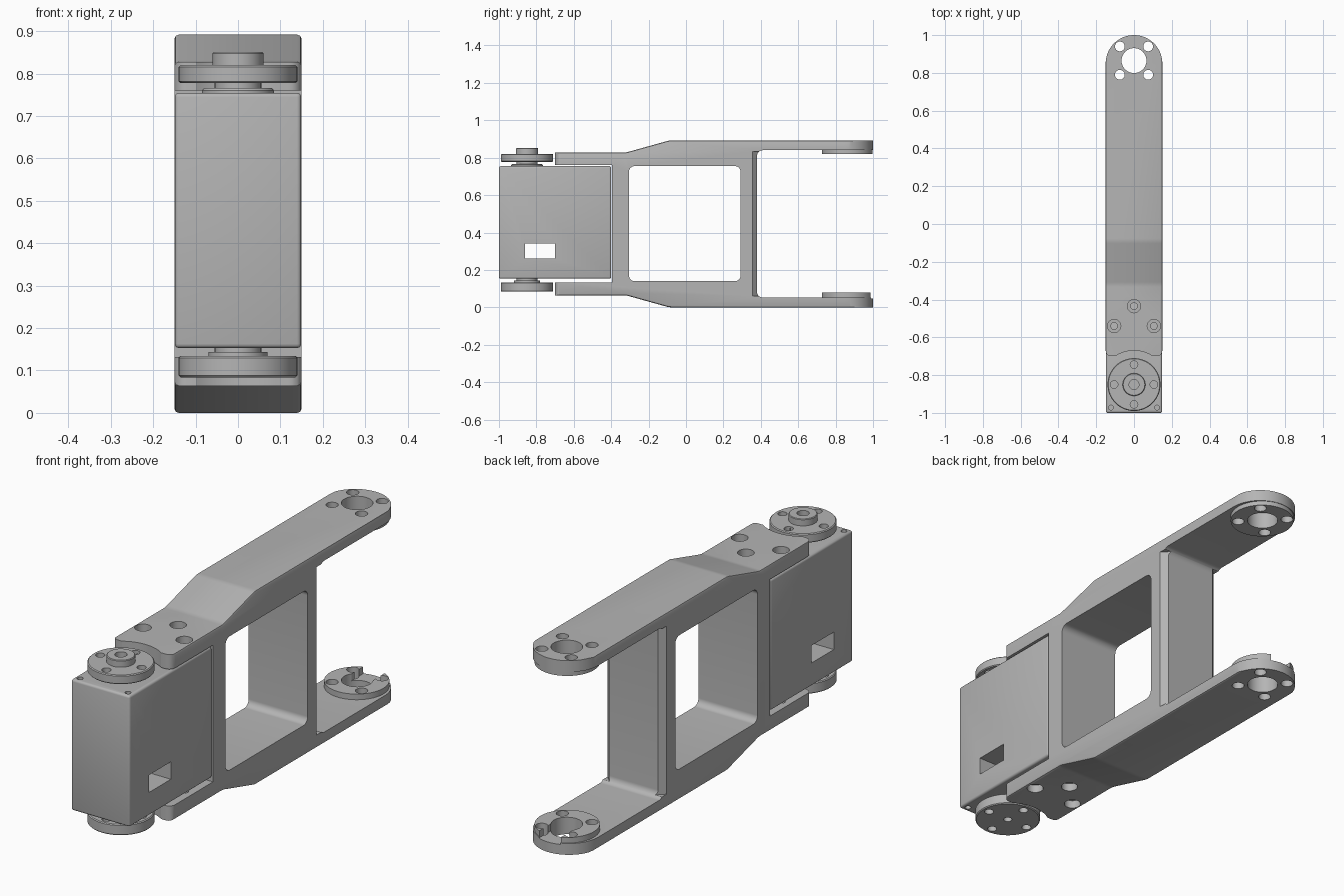
import bpy, bmesh, math
from mathutils import Vector

if "Cube" in bpy.data.objects:
    bpy.data.objects.remove(bpy.data.objects["Cube"])

grey = bpy.data.materials.new("machined_grey")
grey.use_nodes = True
grey.diffuse_color = (0.46, 0.46, 0.46, 1)
grey.node_tree.nodes["Principled BSDF"].inputs["Base Color"].default_value = grey.diffuse_color

MID = 0.446       # height of the bracket's mirror plane
HORN_Y = -0.85    # servo axis
JOINT_Y = 0.865   # far joint axis


def finish(name, bm):
    bmesh.ops.recalc_face_normals(bm, faces=bm.faces)
    me = bpy.data.meshes.new(name)
    bm.to_mesh(me)
    bm.free()
    ob = bpy.data.objects.new(name, me)
    me.materials.append(grey)
    bpy.context.collection.objects.link(ob)
    return ob


def arc(cx, cy, r, a0, a1, n):
    angles = [math.radians(a0 + (a1 - a0) * i / n) for i in range(n + 1)]
    return [(cx + r * math.cos(a), cy + r * math.sin(a)) for a in angles]


def rounded(corners, n=6):
    """Outline from (u, v, radius) corners, each rounded by a true arc."""
    out = []
    for i, (u, v, r) in enumerate(corners):
        p = Vector((u, v))
        if not r:
            out.append((u, v))
            continue
        a = (Vector(corners[i - 1][:2]) - p).normalized()
        b = (Vector(corners[(i + 1) % len(corners)][:2]) - p).normalized()
        half = a.angle(b) / 2
        c = p + (a + b).normalized() * r / math.sin(half)
        d0 = p + a * r / math.tan(half) - c
        d1 = p + b * r / math.tan(half) - c
        for k in range(n + 1):
            d = (d0 * (1 - k / n) + d1 * k / n).normalized() * r
            out.append(tuple(c + d))
    return out


def prism_mesh(pts, axis, lo, hi):
    bm = bmesh.new()
    place = (lambda u, v, w: (w, u, v)) if axis == "x" else (lambda u, v, w: (u, v, w))
    ends = [[bm.verts.new(place(u, v, w)) for u, v in pts] for w in (lo, hi)]
    for ring in ends:
        bm.faces.new(ring)
    for i in range(len(pts)):
        bm.faces.new((ends[0][i - 1], ends[0][i], ends[1][i], ends[1][i - 1]))
    bmesh.ops.recalc_face_normals(bm, faces=bm.faces)
    return bm


def prism(name, pts, axis, lo, hi):
    return finish(name, prism_mesh(pts, axis, lo, hi))


def cyl(x, y, r, lo, hi, n=32):
    return prism("cutter", arc(x, y, r, 0, 360 - 360 / n, n - 1), "z", lo, hi)


def box(x0, x1, y0, y1, z0, z1):
    return prism("cutter", [(x0, y0), (x1, y0), (x1, y1), (x0, y1)], "z", z0, z1)


def lathe(name, profile, y, n=64):
    """Solid of revolution about a vertical axis from (radius, height) steps."""
    bm = bmesh.new()
    rings = [[bm.verts.new((u, v, z)) for u, v in arc(0, y, r, 0, 360 - 360 / n, n - 1)]
             for r, z in profile]
    for low, high in zip(rings, rings[1:]):
        for i in range(n):
            bm.faces.new((low[i - 1], low[i], high[i], high[i - 1]))
    bm.faces.new(rings[0])
    bm.faces.new(rings[-1])
    return finish(name, bm)


def boolean(ob, tool, op="DIFFERENCE"):
    tool.hide_render = True
    mod = ob.modifiers.new("bool", "BOOLEAN")
    mod.operation, mod.object, mod.solver = op, tool, "EXACT"
    bpy.context.view_layer.objects.active = ob
    bpy.ops.object.modifier_apply(modifier=mod.name)
    bpy.data.objects.remove(tool)


# Bracket: upper half of the side outline, mirrored to make the closed outline
upper = [(-0.72, 0.76, 0), (-0.72, 0.828, 0), (-0.32, 0.828, 0.1), (-0.09, 0.892, 0.1),
         (1.05, 0.892, 0), (1.05, 0.84, 0), (0.38, 0.84, 0.03)]
lower = [(y, 2 * MID - z, r) for y, z, r in reversed(upper)]
outline = upper + lower + [(-0.396, 2 * MID - 0.76, 0), (-0.396, 0.76, 0)]
bm = prism_mesh(rounded(outline), "x", -0.15, 0.15)
rim = [e for e in bm.edges
       if abs(e.verts[0].co.x - e.verts[1].co.x) < 0.001
       and any(abs(f.normal.x) < 0.1 and abs(f.normal.z) > 0.5
               and f.normal.z * (e.verts[0].co.z - MID) > 0 for f in e.link_faces)]
bmesh.ops.bevel(bm, geom=rim, offset=0.01, segments=2, affect="EDGES", profile=0.5)
bracket = finish("bracket", bm)

# Plan trim: round far end, rounded front corners and a relief around the horn
plan = ([(0.2, -0.67), (0.2, 0.85)] + arc(0, 0.85, 0.15, 0, 180, 40)
        + [(-0.2, 0.85), (-0.2, -0.67)] + arc(-0.12, -0.67, 0.03, 180, 270, 6)
        + arc(0, HORN_Y, 0.18, 123.6, 56.4, 16) + arc(0.12, -0.67, 0.03, 270, 360, 6))
boolean(bracket, prism("cutter", plan, "z", -0.1, 1), "INTERSECT")

# Central window and chamfers on the rear wall
window = [(-0.305, 0.14, 0.03), (0.292, 0.14, 0.03), (0.292, 0.755, 0.03), (-0.305, 0.755, 0.03)]
boolean(bracket, prism("cutter", rounded(window), "x", -0.3, 0.3))
for s in (-1, 1):
    wedge = [(s * 0.115, 0.39), (s * 0.165, 0.34), (s * 0.165, 0.39)]
    boolean(bracket, prism("cutter", wedge, "z", 0.06, 0.832))

# Joint bosses inside both fork arms, the lower one notched
boolean(bracket, cyl(0, 0.862, 0.136, 0.82, 0.86, 64), "UNION")
boolean(bracket, cyl(0, 0.862, 0.136, 0.03, 0.078, 64), "UNION")
boolean(bracket, box(-0.055, 0.055, 0.9, 1.1, 0.046, 0.2))

# Joint bore, its four bolt holes, and the servo mounting screws
boolean(bracket, cyl(0, JOINT_Y, 0.066, -0.1, 1, 48))
for sx in (-1, 1):
    for sy in (-1, 1):
        boolean(bracket, cyl(sx * 0.075, JOINT_Y + sy * 0.075, 0.026, -0.1, 1, 24))
for x, y in ((0, -0.435), (-0.105, -0.54), (0.105, -0.54)):
    boolean(bracket, cyl(x, y, 0.035, 0.79, 0.95))
    boolean(bracket, cyl(x, y, 0.035, -0.1, 0.1))
    boolean(bracket, cyl(x, y, 0.018, 0.7, 0.95, 20))
    boolean(bracket, cyl(x, y, 0.018, -0.1, 0.18, 20))

# Servo body with softened edges, cable window and corner screw holes
bm = prism_mesh([(-0.149, -1), (0.149, -1), (0.149, -0.4), (-0.149, -0.4)], "z", 0.153, 0.755)
bmesh.ops.bevel(bm, geom=bm.edges[:], offset=0.01, segments=3, affect="EDGES", profile=0.5)
servo = finish("servo_body", bm)
boolean(servo, box(-0.3, 0.3, -0.86, -0.7, 0.26, 0.34))
for x in (-0.122, 0.122):
    boolean(servo, cyl(x, -0.972, 0.013, 0.71, 0.9, 16))
    boolean(servo, cyl(x, -0.972, 0.013, 0, 0.2, 16))

# Upper drive horn with hub and lower idler horn
upper_horn = lathe("upper_horn", [
    (0.085, 0.75), (0.085, 0.76), (0.08, 0.766), (0.055, 0.766), (0.055, 0.778),
    (0.136, 0.778), (0.14, 0.782), (0.14, 0.816), (0.136, 0.82),
    (0.06, 0.82), (0.06, 0.848), (0.057, 0.851)], HORN_Y)
lower_horn = lathe("lower_horn", [
    (0.136, 0.084), (0.14, 0.088), (0.14, 0.13), (0.136, 0.134),
    (0.07, 0.134), (0.07, 0.144), (0.055, 0.144), (0.055, 0.16)], HORN_Y)
for i in range(4):
    a = i * math.pi / 2
    x, y = 0.105 * math.cos(a), HORN_Y + 0.105 * math.sin(a)
    boolean(upper_horn, cyl(x, y, 0.02, 0.7, 0.9, 20))
    boolean(lower_horn, cyl(x, y, 0.02, 0, 0.2, 20))
boolean(upper_horn, cyl(0, HORN_Y, 0.026, 0.825, 0.9, 24))
boolean(lower_horn, cyl(0, HORN_Y, 0.018, 0, 0.11, 20))

# Smooth the curved walls, keep machined edges crisp
for ob in (bracket, servo, upper_horn, lower_horn):
    bpy.ops.object.select_all(action="DESELECT")
    ob.select_set(True)
    bpy.context.view_layer.objects.active = ob
    bpy.ops.object.shade_smooth_by_angle(angle=math.radians(30))
